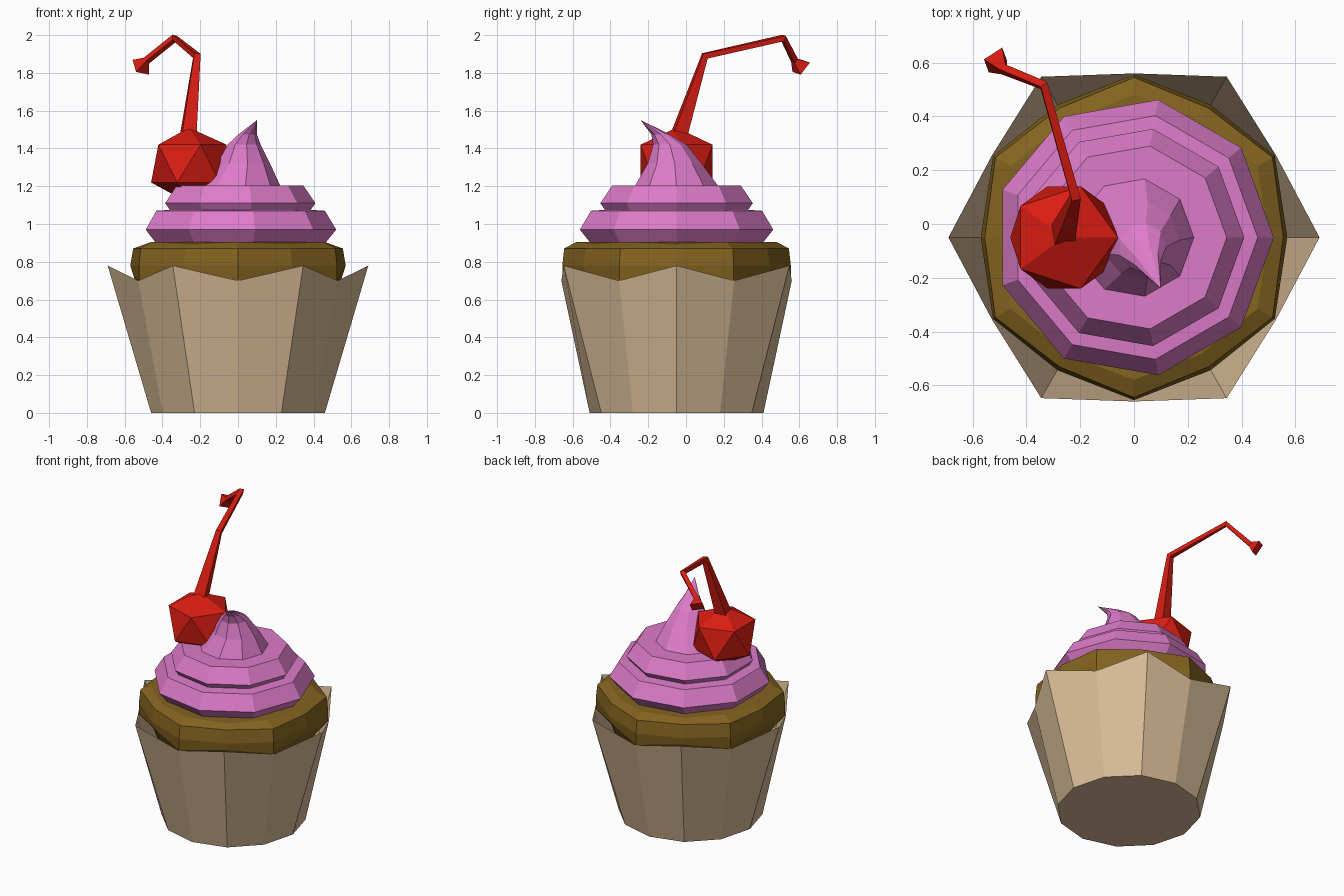
import bpy, bmesh
from math import sin, cos, radians
from mathutils import Vector

if "Cube" in bpy.data.objects:
    bpy.data.objects.remove(bpy.data.objects["Cube"])


def material(name, rgb):
    m = bpy.data.materials.new(name)
    m.diffuse_color = (*rgb, 1)
    m.use_nodes = True
    m.node_tree.nodes["Principled BSDF"].inputs["Base Color"].default_value = m.diffuse_color
    return m


TAN = material("paper", (0.69, 0.50, 0.31))
BROWN = material("sponge", (0.23, 0.125, 0.014))
PINK = material("icing", (0.72, 0.20, 0.58))
RED = material("cherry_red", (0.70, 0.012, 0.006))
CY = -0.05  # cake axis in y


def ring(n, r, z, cx=0, cy=CY, start=0):
    """Flat ring of n points; r and z may be (even, odd) pairs."""
    r = r if isinstance(r, tuple) else (r, r)
    z = z if isinstance(z, tuple) else (z, z)
    pts = []
    for i in range(n):
        a = radians(start + 360 * i / n)
        pts.append(Vector((cx + r[i % 2] * cos(a), cy + r[i % 2] * sin(a), z[i % 2])))
    return pts


def loft(name, rings, mat, cap_start=True, cap_end=True, tip=None, antiprism=False):
    bm = bmesh.new()
    loops = [[bm.verts.new(p) for p in r] for r in rings]
    n = len(loops[0])
    for a, b in zip(loops, loops[1:]):
        for i in range(n):
            j = (i + 1) % n
            if antiprism:
                bm.faces.new((a[i], a[j], b[i]))
                bm.faces.new((a[j], b[j], b[i]))
            else:
                bm.faces.new((a[i], a[j], b[j], b[i]))
    if cap_start:
        bm.faces.new(loops[0][::-1])
    if tip:
        t = bm.verts.new(tip)
        for i in range(n):
            bm.faces.new((loops[-1][i], loops[-1][(i + 1) % n], t))
    elif cap_end:
        bm.faces.new(loops[-1])
    bmesh.ops.recalc_face_normals(bm, faces=bm.faces)
    me = bpy.data.meshes.new(name)
    bm.to_mesh(me)
    bm.free()
    me.materials.append(mat)
    ob = bpy.data.objects.new(name, me)
    bpy.context.collection.objects.link(ob)
    return ob


# Paper wrapper with a zigzag rim
loft("wrapper", [ring(12, 0.46, 0), ring(12, (0.69, 0.61), (0.78, 0.70))], TAN, cap_end=False)

# Sponge bulging over the wrapper
loft("sponge", [
    ring(12, 0.51, 0.60),
    ring(12, (0.555, 0.605), (0.73, 0.70)),
    ring(12, (0.57, 0.605), (0.78, 0.78)),
    ring(12, (0.555, 0.595), 0.87),
    ring(12, (0.50, 0.53), (0.89, 0.905)),
], BROWN)

# Two stacked frosting tiers
loft("frosting_tiers", [ring(9, r, z) for r, z in (
    (0.455, 0.89), (0.52, 0.97), (0.46, 1.07), (0.385, 1.075),
    (0.41, 1.11), (0.345, 1.205))], PINK)

# Leaning frosting peak
loft("frosting_peak", [
    ring(9, 0.225, 1.20),
    ring(9, 0.145, 1.32, 0.025, -0.06),
    ring(9, 0.09, 1.42, 0.03, -0.085),
    ring(9, 0.05, 1.475, 0.05, -0.135),
], PINK, tip=(0.10, -0.24, 1.55))

# Faceted cherry: two staggered five-sided rings closed by poles
cherry = loft("cherry", [
    ring(5, 0.2, 1.22, -0.26, CY, 36),
    ring(5, 0.2, 1.42, -0.26, CY, 72),
], RED, cap_start=True, cap_end=True, antiprism=True)
bm = bmesh.new()
bm.from_mesh(cherry.data)
for f in [f for f in bm.faces if len(f.verts) == 5]:
    pole_z = 1.51 if f.normal.z > 0 else 1.11
    made = bmesh.ops.poke(bm, faces=[f])
    made["verts"][0].co.z = pole_z
bm.to_mesh(cherry.data)
bm.free()

# Bent four-sided stem with a flared end
path = [((-0.265, -0.04, 1.46), 0.055), ((-0.218, 0.10, 1.89), 0.024),
        ((-0.335, 0.515, 1.985), 0.021), ((-0.485, 0.575, 1.865), 0.021),
        ((-0.515, 0.61, 1.83), 0.058)]
pts = [Vector(p) for p, _ in path]
side = Vector((1, 0.2, 0))
stem = []
for i, (p, r) in enumerate(path):
    d_in = (pts[i] - pts[max(i - 1, 0)]).normalized()
    d_out = (pts[min(i + 1, len(pts) - 1)] - pts[i]).normalized()
    d = (d_in + d_out).normalized()
    side = (side - d * side.dot(d)).normalized()
    up = d.cross(side)
    stem.append([pts[i] + r * (cos(radians(a)) * side + sin(radians(a)) * up)
                 for a in (45, 135, 225, 315)])
loft("cherry_stem", stem, RED)
